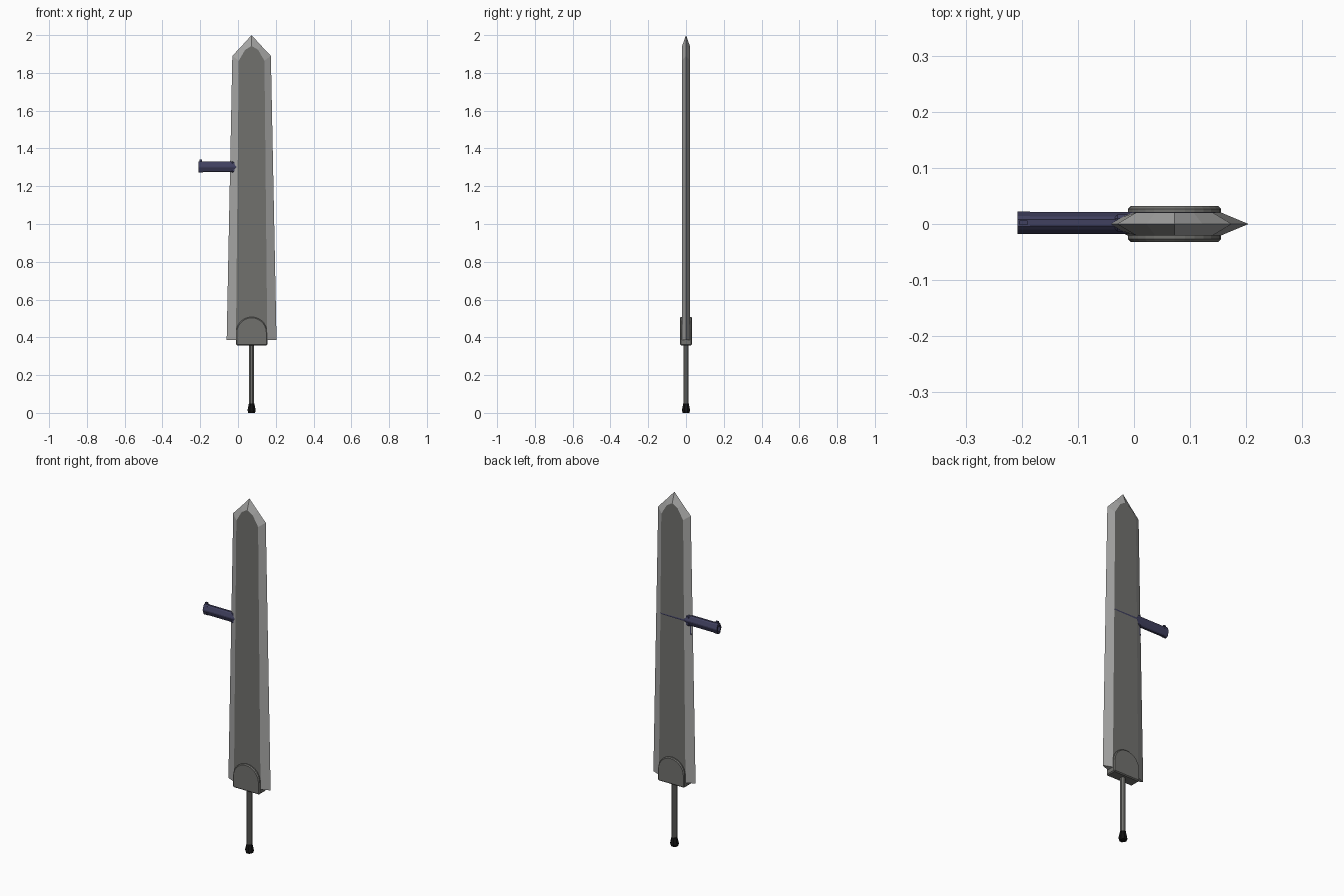
import bpy, bmesh, math

if "Cube" in bpy.data.objects:
    bpy.data.objects.remove(bpy.data.objects["Cube"])

CX = 0.072  # sword axis


def material(name, rgb):
    m = bpy.data.materials.new(name)
    m.diffuse_color = (*rgb, 1)
    m.use_nodes = True
    m.node_tree.nodes["Principled BSDF"].inputs["Base Color"].default_value = m.diffuse_color
    return m


STEEL = material("light steel", (0.38, 0.38, 0.375))
DARK = material("dark steel", (0.165, 0.165, 0.155))
BLACK = material("black", (0.006, 0.006, 0.006))
NAVY = material("navy gunmetal", (0.052, 0.052, 0.115))


def finish(name, bm, mats):
    bmesh.ops.recalc_face_normals(bm, faces=bm.faces)
    me = bpy.data.meshes.new(name)
    bm.to_mesh(me)
    bm.free()
    for m in mats:
        me.materials.append(m)
    ob = bpy.data.objects.new(name, me)
    bpy.context.collection.objects.link(ob)
    return ob


def loft(name, rings, mat):
    """Skin a list of equal-length point rings and cap both ends."""
    bm = bmesh.new()
    vs = [[bm.verts.new(p) for p in r] for r in rings]
    n = len(vs[0])
    for a, b in zip(vs, vs[1:]):
        for i in range(n):
            j = (i + 1) % n
            bm.faces.new((a[i], a[j], b[j], b[i]))
    bm.faces.new(vs[0])
    bm.faces.new(vs[-1])
    return finish(name, bm, [mat])


def round_ring(z, r, n=8):
    return [(CX + r * math.cos(math.tau * (i + .5) / n),
             r * math.sin(math.tau * (i + .5) / n), z) for i in range(n)]


def bevel(ob, width, segments=1):
    b = ob.modifiers.new("bevel", 'BEVEL')
    b.width, b.segments = width, segments
    b.limit_method, b.angle_limit = 'ANGLE', math.radians(40)


def box(name, x0, x1, y0, y1, z0, z1, mat):
    return loft(name, [[(x, y0, z0), (x, y1, z0), (x, y1, z1), (x, y0, z1)]
                       for x in (x0, x1)], mat)


# Blade: sharp outline at y=0, flat dark panel on both sides
half_outer = [(0.132, 0.385), (0.102, 1.89), (0.05, 1.945)]
half_inner = [(0.083, 0.385), (0.068, 1.865), (0.034, 1.922)]


def outline(half, tip):
    return ([(CX - w, z) for w, z in half] + [(CX, tip)] +
            [(CX + w, z) for w, z in reversed(half)])


outer, inner = outline(half_outer, 2.0), outline(half_inner, 1.943)
bm = bmesh.new()
rim = [bm.verts.new((x, 0, z)) for x, z in outer]
ends = []
for side in (-1, 1):
    pan = [bm.verts.new((x, side * 0.0205, z)) for x, z in inner]
    bm.faces.new(pan).material_index = 1
    for i in range(len(rim) - 1):
        bm.faces.new((rim[i], rim[i + 1], pan[i + 1], pan[i]))
    ends.append((pan[0], pan[-1]))
bm.faces.new((rim[0], ends[0][0], ends[0][1], rim[-1], ends[1][1], ends[1][0]))
finish("blade", bm, [STEEL, DARK])

# Guard: arched block around the blade root
R = 0.083
arch = [(CX - R, 0.358), (CX + R, 0.358)]
arch += [(CX + R * math.cos(math.pi * i / 14), 0.425 + R * math.sin(math.pi * i / 14))
         for i in range(15)]
guard = loft("guard", [[(x, y, z) for x, z in arch] for y in (-0.032, 0.032)], DARK)
bevel(guard, 0.005)

# Grip and pommel
loft("grip", [round_ring(0.045, 0.0145), round_ring(0.365, 0.0145)], DARK)
loft("pommel", [round_ring(0, 0.019), round_ring(0.013, 0.0235),
                round_ring(0.05, 0.0155)], BLACK)

# Gun barrel: flattened octagon passing through the blade
def gun_ring(x, sy=1.0, sz=1.0, zc=1.302):
    pts = [(1, .1), (.6, .8), (.3, 1), (-.3, 1), (-.6, .8), (-1, .1),
           (-1, -.1), (-.6, -.8), (-.3, -1), (.3, -1), (.6, -.8), (1, -.1)]
    return [(x, 0.002 + a * 0.0195 * sy, zc + b * 0.028 * sz) for a, b in pts]


loft("gun_barrel", [gun_ring(-0.19, 0.75, 0.75), gun_ring(-0.19), gun_ring(-0.03),
                    gun_ring(-0.008), gun_ring(0.145, 1, 0.5)], NAVY)

# Muzzle collar with a hollow bore
loft("gun_muzzle", [gun_ring(-0.185, 0.6, 0.6), gun_ring(-0.185, 1.03, 1.07),
                    gun_ring(-0.208, 1.03, 1.07), gun_ring(-0.208, 0.6, 0.6),
                    gun_ring(-0.19, 0.6, 0.6)], NAVY)
box("gun_sight", -0.204, -0.190, -0.002, 0.006, 1.325, 1.341, NAVY)

# Rear block and trigger
bevel(box("gun_rear", -0.036, -0.005, -0.013, 0.017, 1.27, 1.333, NAVY), 0.007)
box("trigger", -0.035, -0.024, -0.003, 0.007, 1.228, 1.28, NAVY)
box("trigger_foot", -0.038, -0.020, -0.004, 0.008, 1.223, 1.229, NAVY)
